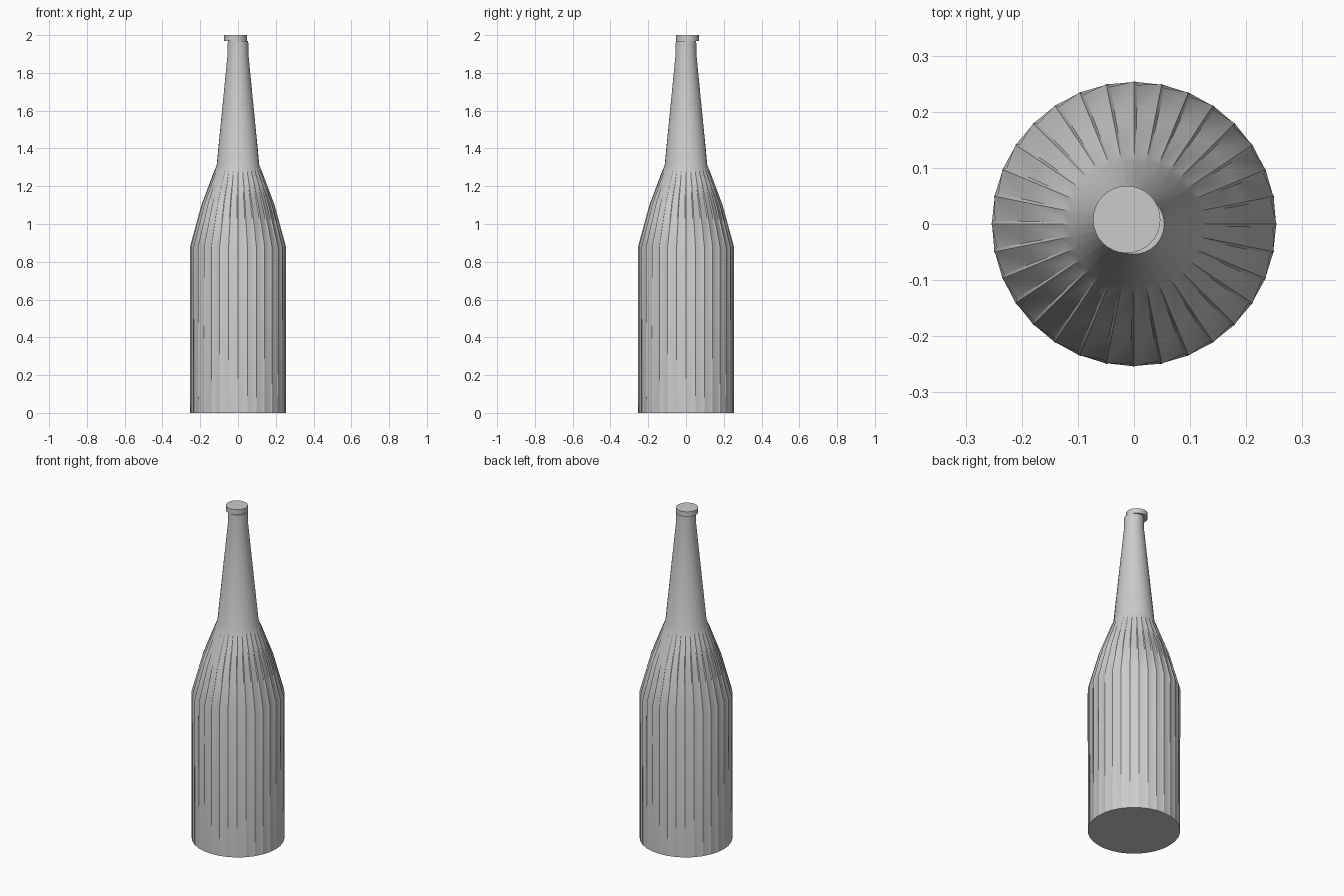
import bpy, bmesh
from math import sin, cos, pi, radians

if "Cube" in bpy.data.objects:
    bpy.data.objects.remove(bpy.data.objects["Cube"])

FLUTES = 32
STEP = radians(1.4)          # width of the narrow step between two flutes


def finish(bm, name, angle):
    bmesh.ops.recalc_face_normals(bm, faces=bm.faces)
    me = bpy.data.meshes.new(name)
    bm.to_mesh(me)
    bm.free()
    ob = bpy.data.objects.new(name, me)
    bpy.context.collection.objects.link(ob)
    bpy.ops.object.select_all(action='DESELECT')
    ob.select_set(True)
    bpy.context.view_layer.objects.active = ob
    bpy.ops.object.shade_smooth_by_angle(angle=radians(angle))
    return ob


# Bottle: radius, height, step depth, from the flat base up to the mouth
profile = [
    (0.253, 0.0, 0), (0.254, 0.88, 0.006), (0.194, 1.1, 0.006),
    (0.13, 1.27, 0.003), (0.113, 1.31, 0), (0.056, 1.89, 0), (0.054, 1.97, 0),
]
bm = bmesh.new()
rings = []
for r, z, depth in profile:
    ring = []
    for i in range(FLUTES):
        a = 2 * pi * i / FLUTES
        for off, rad in ((-STEP, r - depth), (0, r)):
            ring.append(bm.verts.new((rad * cos(a + off), rad * sin(a + off), z)))
    rings.append(ring)
n = len(rings[0])
for lo, hi in zip(rings, rings[1:]):
    for i in range(n):
        j = (i + 1) % n
        bm.faces.new((lo[i], lo[j], hi[j], hi[i]))
bm.faces.new(rings[0][::-1])
bm.faces.new(rings[-1])
finish(bm, "bottle", 30)

# Cap: a thin disc sitting slightly off centre
bm = bmesh.new()
bmesh.ops.create_cone(bm, cap_ends=True, segments=32, radius1=0.06, radius2=0.06, depth=0.03)
bmesh.ops.translate(bm, verts=bm.verts, vec=(-0.013, 0.008, 1.985))
finish(bm, "cap", 30)
